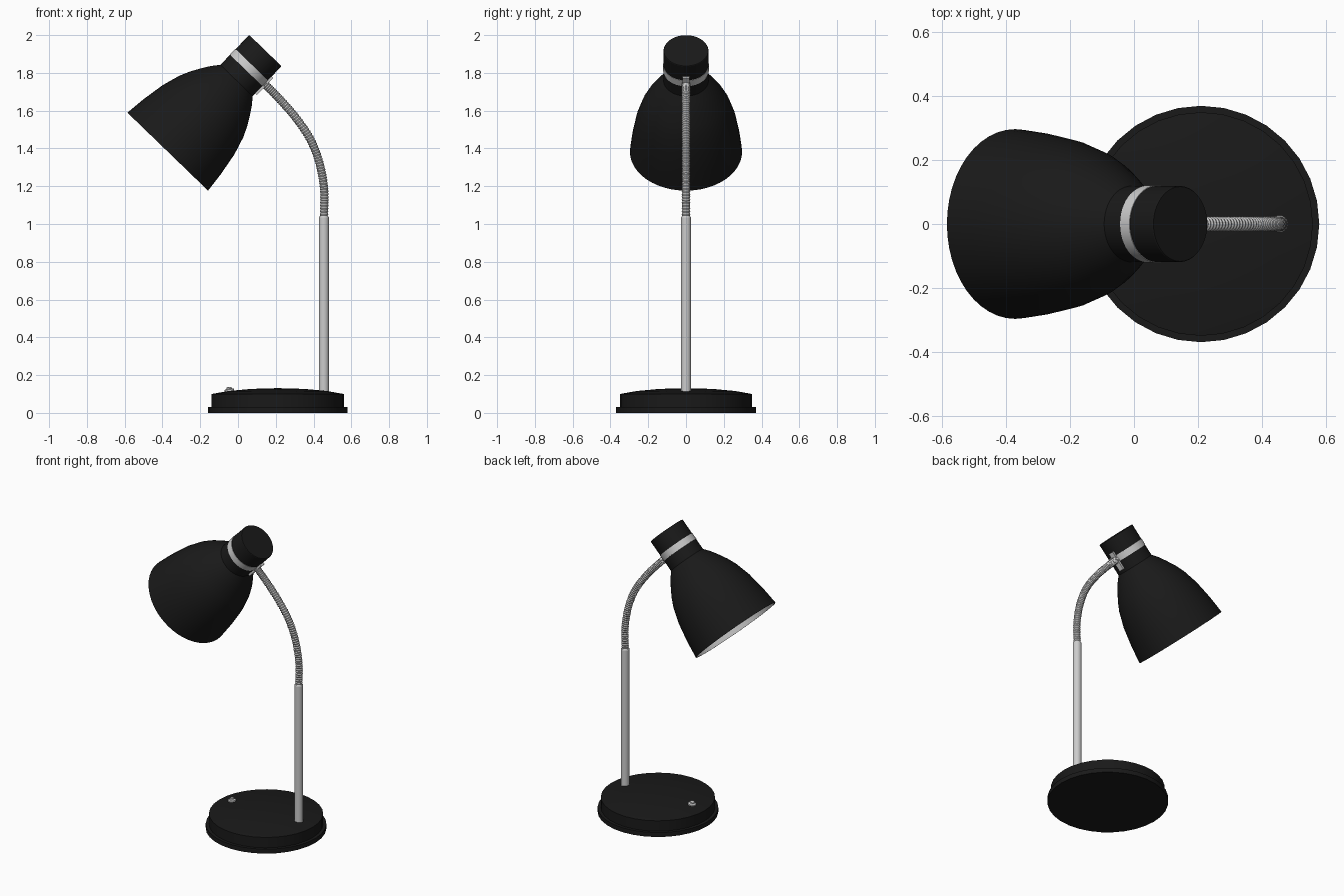
import bpy, bmesh, math
from mathutils import Vector, Matrix

if "Cube" in bpy.data.objects:
    bpy.data.objects.remove(bpy.data.objects["Cube"])

black = bpy.data.materials.new("black")
black.diffuse_color = (0.01, 0.01, 0.01, 1)
black.use_nodes = True
black.node_tree.nodes["Principled BSDF"].inputs["Base Color"].default_value = black.diffuse_color


def finish(name, bm, mat=None, angle=30):
    me = bpy.data.meshes.new(name)
    bm.to_mesh(me)
    bm.free()
    ob = bpy.data.objects.new(name, me)
    bpy.context.collection.objects.link(ob)
    if mat:
        me.materials.append(mat)
    bpy.ops.object.select_all(action='DESELECT')
    ob.select_set(True)
    bpy.context.view_layer.objects.active = ob
    bpy.ops.object.shade_smooth_by_angle(angle=math.radians(angle))
    return ob


def skin(bm, rings):
    for a, b in zip(rings, rings[1:]):
        n = max(len(a), len(b))
        for j in range(n):
            k = (j + 1) % n
            if len(a) == 1:
                bm.faces.new((a[0], b[k], b[j]))
            elif len(b) == 1:
                bm.faces.new((a[j], a[k], b[0]))
            else:
                bm.faces.new((a[j], a[k], b[k], b[j]))


def lathe(name, profile, origin, axis=(0, 0, 1), n=32, mat=None):
    """Revolve (radius, height) points around an axis."""
    m = Matrix.Translation(origin) @ Vector(axis).to_track_quat('Z', 'Y').to_matrix().to_4x4()
    bm = bmesh.new()
    rings = []
    for r, h in profile:
        count = 1 if r == 0 else n
        rings.append([bm.verts.new(m @ Vector((r * math.cos(2 * math.pi * j / n),
                                               r * math.sin(2 * math.pi * j / n), h)))
                      for j in range(count)])
    skin(bm, rings)
    return finish(name, bm, mat)


# base, pole and switch
lathe("base", [(0, 0), (0.37, 0), (0.37, 0.03), (0.35, 0.03), (0.35, 0.10),
               (0.26, 0.116), (0.14, 0.127), (0, 0.131)], (0.21, 0, 0), mat=black)
lathe("pole", [(0, 0.09), (0.027, 0.09), (0.027, 1.035), (0.024, 1.04), (0, 1.04)],
      (0.455, 0, 0), n=24)
tilt = (-0.15, 0, 1)
lathe("switch_collar", [(0, -0.01), (0.025, -0.01), (0.025, 0.007), (0.017, 0.011), (0, 0.011)],
      (-0.045, 0, 0.117), tilt, 20)
lathe("switch_button", [(0, 0), (0.014, 0), (0.014, 0.019), (0, 0.021)],
      (-0.045, 0, 0.117), tilt, 16)

# flexible ribbed neck swept along a smooth path
path = [(0.455, 1.03), (0.456, 1.18), (0.432, 1.32), (0.382, 1.45),
        (0.30, 1.57), (0.21, 1.672), (0.13, 1.752)]
pts = [Vector((x, 0, z)) for x, z in path]
ext = [2 * pts[0] - pts[1]] + pts + [2 * pts[-1] - pts[-2]]
STEPS = 20
line = []
for i in range(1, len(ext) - 2):
    a, b, c, d = ext[i - 1:i + 3]
    for s in range(STEPS):
        t = s / STEPS
        line.append(0.5 * (2 * b + (c - a) * t + (2 * a - 5 * b + 4 * c - d) * t ** 2
                           + (3 * b - a - 3 * c + d) * t ** 3))
line.append(pts[-1])
bm = bmesh.new()
rings = []
for i, p in enumerate(line):
    tan = (line[min(i + 1, len(line) - 1)] - line[max(i - 1, 0)]).normalized()
    side = Vector((0, 1, 0))
    out = side.cross(tan)
    r = 0.023 if i % 2 else 0.0195
    rings.append([bm.verts.new(p + r * (math.cos(q) * out + math.sin(q) * side))
                  for q in (2 * math.pi * j / 16 for j in range(16))])
skin(bm, rings)
finish("flexible_neck", bm, angle=30)

# lamp head: everything turns around one tilted axis
O = Vector((0.145, 0, 1.918))
A = Vector((-0.695, 0, -0.719)).normalized()
lathe("head_cap", [(0, 0), (0.117, 0), (0.119, 0.003), (0.119, 0.106), (0, 0.106)],
      O, A, 48, black)
lathe("head_band", [(0, 0.104), (0.121, 0.104), (0.121, 0.146), (0, 0.146)], O, A, 48)
outer = [(0.119, 0.145), (0.119, 0.22), (0.150, 0.258), (0.177, 0.30), (0.209, 0.355),
         (0.235, 0.412), (0.264, 0.51), (0.285, 0.634), (0.297, 0.744)]
lathe("shade", [(0, 0.145)] + outer + [(0.291, 0.744)], O, A, 48, black)
inner = [(r - 0.006, t) for r, t in reversed(outer[1:])]
lathe("shade_lining", inner + [(0, 0.22)], O, A, 48)

# socket and bulb inside the shade
lathe("bulb_socket", [(0, 0.2), (0.055, 0.2), (0.055, 0.34), (0, 0.34)], O, A, 24)
lathe("bulb", [(0.04, 0.33), (0.045, 0.37), (0.07, 0.42), (0.09, 0.48), (0.092, 0.52),
               (0.08, 0.57), (0.05, 0.605), (0, 0.618)], O, A, 24)

# flat bracket holding the head on the neck
N = Vector((0.719, 0, -0.695)).normalized()
bm = bmesh.new()
bmesh.ops.create_cube(bm, size=1)
rot = Matrix((N, Vector((0, 1, 0)), A)).transposed().to_4x4()
if rot.determinant() < 0:
    rot = Matrix((N, Vector((0, -1, 0)), A)).transposed().to_4x4()
m = Matrix.Translation(O + A * 0.138 + N * 0.121) @ rot @ Matrix.Diagonal((0.02, 0.036, 0.125, 1))
bm.transform(m)
finish("neck_bracket", bm)
